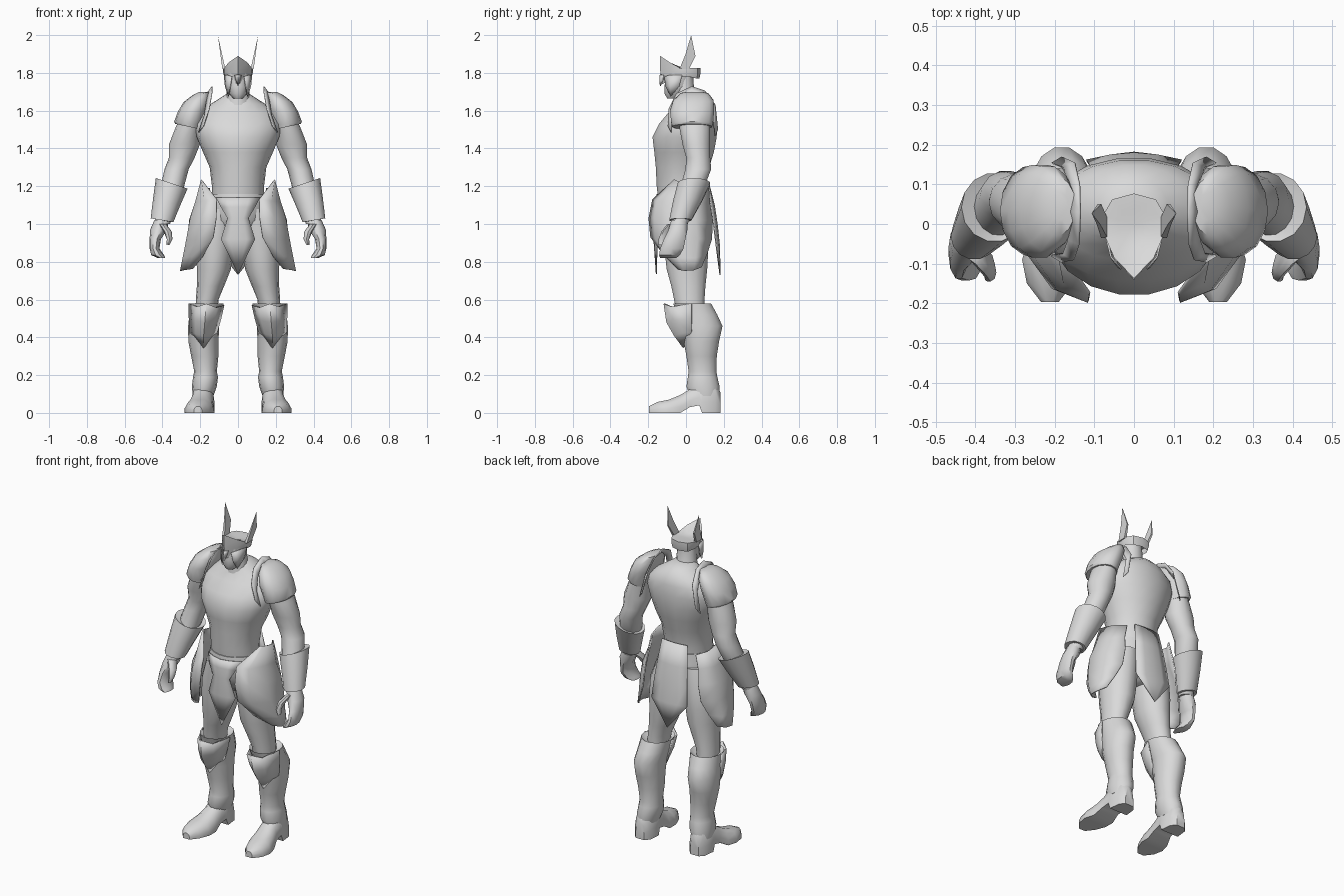
import bpy, bmesh, math
from mathutils import Vector

steel = bpy.data.materials.new("plain_grey")
steel.diffuse_color = (0.7, 0.7, 0.7, 1)


def finish(name, bm, mirror=False, thick=0, angle=45):
    bmesh.ops.remove_doubles(bm, verts=bm.verts, dist=0.0005)
    bmesh.ops.recalc_face_normals(bm, faces=bm.faces)
    me = bpy.data.meshes.new(name)
    bm.to_mesh(me)
    bm.free()
    ob = bpy.data.objects.new(name, me)
    bpy.context.collection.objects.link(ob)
    me.materials.append(steel)
    bpy.ops.object.select_all(action='DESELECT')
    ob.select_set(True)
    bpy.context.view_layer.objects.active = ob
    bpy.ops.object.shade_smooth_by_angle(angle=math.radians(angle))
    if thick:
        m = ob.modifiers.new("thickness", 'SOLIDIFY')
        m.thickness = thick
        m.offset = 0
    if mirror:
        m = ob.modifiers.new("mirror", 'MIRROR')
        m.use_clip = False
        m.use_mirror_merge = False
    return ob


def grid(name, rows, closed=False, caps=False, **kw):
    """Skin rows of points; rows have equal length."""
    bm = bmesh.new()
    vs = [[bm.verts.new(p) for p in r] for r in rows]
    n = len(rows[0])
    for a, b in zip(vs, vs[1:]):
        for i in range(n if closed else n - 1):
            j = (i + 1) % n
            bm.faces.new((a[i], a[j], b[j], b[i]))
    if caps:
        bm.faces.new(vs[0][::-1])
        bm.faces.new(vs[-1])
    return finish(name, bm, **kw)


def loft(name, rings, n=14, caps=True, **kw):
    """Stack level ovals: z, x, front/back y limits, x radius, optional tilt."""
    rows = []
    for z, x, y0, y1, rx, *t in rings:
        cy, ry, tilt = (y0 + y1) / 2, (y1 - y0) / 2, (t[0] if t else 0)
        rows.append([(x + rx * math.cos(a), cy + ry * math.sin(a), z + tilt * math.cos(a))
                     for a in (2 * math.pi * i / n for i in range(n))])
    return grid(name, rows, closed=True, caps=caps, **kw)


# Torso, neck and pelvis
loft("torso", [
    (1.14, 0, -.15, .10, .138), (1.20, 0, -.157, .105, .138), (1.30, 0, -.162, .125, .15),
    (1.38, 0, -.170, .15, .185), (1.46, 0, -.18, .165, .218), (1.53, 0, -.145, .168, .235),
    (1.59, 0, -.095, .162, .21), (1.635, 0, -.065, .15, .145), (1.67, 0, -.05, .115, .09),
    (1.69, 0, -.04, .08, .06)], n=18)
loft("pelvis", [(1.16, 0, -.158, .105, .142), (1.10, 0, -.165, .11, .155),
                (1.02, 0, -.15, .12, .158), (.95, 0, -.11, .10, .11), (.91, 0, -.06, .06, .05)], n=18)
loft("neck", [(1.62, 0, -.07, .08, .075), (1.69, 0, -.06, .045, .06), (1.78, 0, -.06, .04, .055)])
loft("face", [(1.665, 0, -.10, -.04, .025), (1.69, 0, -.115, .0, .048),
              (1.73, 0, -.115, .03, .06), (1.80, 0, -.11, .04, .064)])

# Helmet: pointed band with a shallow cap and a raised brow
outline = [(0, -.137, 1.74, 1.89), (.05, -.085, 1.765, 1.855), (.074, -.03, 1.78, 1.825),
           (.079, .02, 1.78, 1.825), (.055, .062, 1.77, 1.825), (0, .077, 1.77, 1.825)]
full = outline + [(-x, y, a, b) for x, y, a, b in outline[-2:0:-1]]
grid("helmet", [[(x * .92, y * .92, a) for x, y, a, b in full],
                [(x, y, (a + b) / 2) for x, y, a, b in full],
                [(x, y, b) for x, y, a, b in full],
                [(x * .5, y * .5, 1.825) for x, y, a, b in full],
                [(0, 0, 1.82)] * len(full)], closed=True)
grid("nose_guard", [[(-.018, -.118, 1.79), (0, -.138, 1.79), (.018, -.118, 1.79)],
                    [(-.01, -.122, 1.76), (0, -.139, 1.76), (.01, -.122, 1.76)],
                    [(0, -.136, 1.73)] * 3], thick=.004)
grid("cheek_guard", [[(.073, -.02, 1.79), (.058, -.083, 1.79), (.032, -.113, 1.78)],
                     [(.067, -.035, 1.73), (.057, -.085, 1.73), (.04, -.108, 1.73)],
                     [(.05, -.08, 1.675)] * 3], mirror=True, thick=.005)

# Horns: flat tapering blades
blade = [(-.035, 1.82), (-.002, 1.90), (.027, 2.0), (.05, 1.89), (.015, 1.82)]
grid("horn", [[(.067 + (z - 1.82) * .22 + d * (2.0 - z) / .18, y, z) for y, z in blade]
              for d in (0, .016)], closed=True, caps=True, mirror=True, angle=20)

# Shoulder armour
loft("shoulder_pad", [
    (1.515, .262, -.075, .14, .070, .015), (1.53, .264, -.08, .146, .074, .012),
    (1.60, .238, -.088, .152, .08, -.005), (1.655, .217, -.07, .148, .072, -.01),
    (1.69, .195, -.03, .12, .048, -.01), (1.70, .185, .01, .08, .02)], mirror=True)
collar = [(.182, -.095, 1.52), (.152, -.09, 1.61), (.139, -.05, 1.69), (.136, .03, 1.728),
          (.138, .10, 1.705), (.15, .155, 1.63), (.18, .168, 1.50)]
grid("collar_blade", [collar, [(x + .026, .04 + (y - .04) * .88, z - .035) for x, y, z in collar]],
     mirror=True, thick=.006)

# Arms, bracers and hands
loft("arm", [
    (1.63, .22, -.05, .13, .06), (1.50, .265, -.035, .13, .070), (1.42, .284, -.02, .13, .082),
    (1.35, .298, -.0, .13, .068), (1.29, .325, -.005, .135, .064), (1.20, .347, -.03, .10, .062),
    (1.10, .375, -.055, .055, .052), (1.00, .402, -.08, .01, .042)], mirror=True)
loft("bracer", [(1.205, .348, -.03, .105, .05, .02), (1.215, .351, -.045, .13, .084, .028),
                (1.12, .377, -.07, .085, .072, .02), (1.02, .402, -.09, .03, .06, .01),
                (1.02, .402, -.07, .01, .035, .01)], mirror=True)
loft("hand", [(1.02, .405, -.08, .01, .038), (.97, .42, -.095, .01, .045),
              (.92, .438, -.12, .0, .03), (.87, .442, -.14, -.01, .026),
              (.835, .425, -.145, -.03, .034), (.82, .405, -.14, -.05, .02)], n=10, mirror=True)
loft("thumb", [(1.0, .40, -.10, -.03, .02), (.96, .372, -.13, -.07, .021),
               (.92, .362, -.145, -.10, .015), (.89, .37, -.145, -.115, .008)], n=8, mirror=True)

# Legs and boots
loft("thigh", [
    (1.08, .085, -.13, .10, .085), (.95, .112, -.125, .12, .102), (.85, .122, -.115, .12, .098),
    (.76, .128, -.105, .115, .090), (.67, .146, -.08, .105, .072), (.60, .163, -.065, .10, .060),
    (.52, .168, -.05, .10, .058)], mirror=True)
loft("boot", [
    (.09, .185, .02, .175, .055), (.14, .178, .0, .18, .066), (.19, .172, .008, .168, .066),
    (.22, .172, .012, .163, .060), (.30, .176, .0, .165, .072), (.38, .183, -.015, .178, .080),
    (.46, .182, -.035, .196, .082), (.52, .173, -.05, .168, .084), (.58, .166, -.07, .135, .09),
    (.56, .166, -.05, .11, .065)], mirror=True)
grid("knee_guard", [
    [(.076, .03, .57), (.115, -.075, .558), (.168, -.115, .578), (.217, -.075, .562), (.258, .03, .58)],
    [(.092, .03, .50), (.125, -.06, .49), (.176, -.10, .48), (.222, -.06, .49), (.257, .03, .50)],
    [(.112, .03, .43), (.145, -.035, .42), (.182, -.06, .41), (.222, -.035, .42), (.255, .03, .43)],
    [(.182, -.012, .345)] * 5], mirror=True, thick=.008)

# Foot: oval-topped sections from heel to toe (y, x, half width, sole z, top z)
foot = [(.182, .185, .028, 0, .11), (.155, .185, .052, 0, .16), (.085, .185, .060, 0, .17),
        (.07, .186, .058, .04, .165), (.02, .19, .058, .03, .125), (-.03, .197, .068, 0, .095),
        (-.09, .206, .076, 0, .07), (-.15, .212, .058, 0, .058), (-.197, .212, .022, 0, .035)]
section = [(-1, 0), (1, 0), (1, .35), (.8, .75), (.35, 1), (-.35, 1), (-.8, .75), (-1, .35)]
grid("foot", [[(x + u * w, y, a + v * (b - a)) for u, v in section] for y, x, w, a, b in foot],
     closed=True, caps=True, mirror=True)

# Hip plates wrapped around the outside of the thighs
grid("hip_plate", [
    [(.193, -.06, 1.235), (.195, -.04, 1.225), (.197, 0, 1.215), (.19, .06, 1.20), (.15, .12, 1.19)],
    [(.112, -.175, 1.13), (.175, -.15, 1.12), (.222, -.06, 1.12), (.222, .04, 1.11), (.17, .125, 1.11)],
    [(.115, -.195, 1.03), (.19, -.165, 1.03), (.25, -.08, 1.03), (.255, .05, 1.02), (.18, .14, 1.02)],
    [(.13, -.185, .93), (.205, -.16, .92), (.27, -.07, .92), (.265, .06, .92), (.195, .135, .92)],
    [(.185, -.11, .83), (.24, -.10, .83), (.29, -.04, .82), (.28, .05, .82), (.23, .11, .84)],
    [(.238, -.04, .765), (.265, -.04, .76), (.303, -.01, .752), (.295, .04, .755), (.265, .08, .77)]],
    mirror=True, thick=.008)


# Front and back cloths: z, half width, edge y, middle y
def cloth(name, rows):
    grid(name, [[(-w, e, z), (-w / 2, e * .3 + m * .7, z), (0, m, z), (w / 2, e * .3 + m * .7, z), (w, e, z)]
                for z, w, e, m in rows], thick=.005)


cloth("front_cloth", [(1.14, .115, -.122, -.166), (1.09, .09, -.148, -.171), (1.03, .055, -.16, -.172),
                      (.92, .09, -.152, -.17), (.735, 0, -.157, -.157)])
cloth("back_cloth", [(1.225, .085, .108, .118), (1.10, .10, .13, .15), (1.0, .11, .145, .165),
                     (.88, .12, .16, .178), (.73, 0, .18, .18)])
